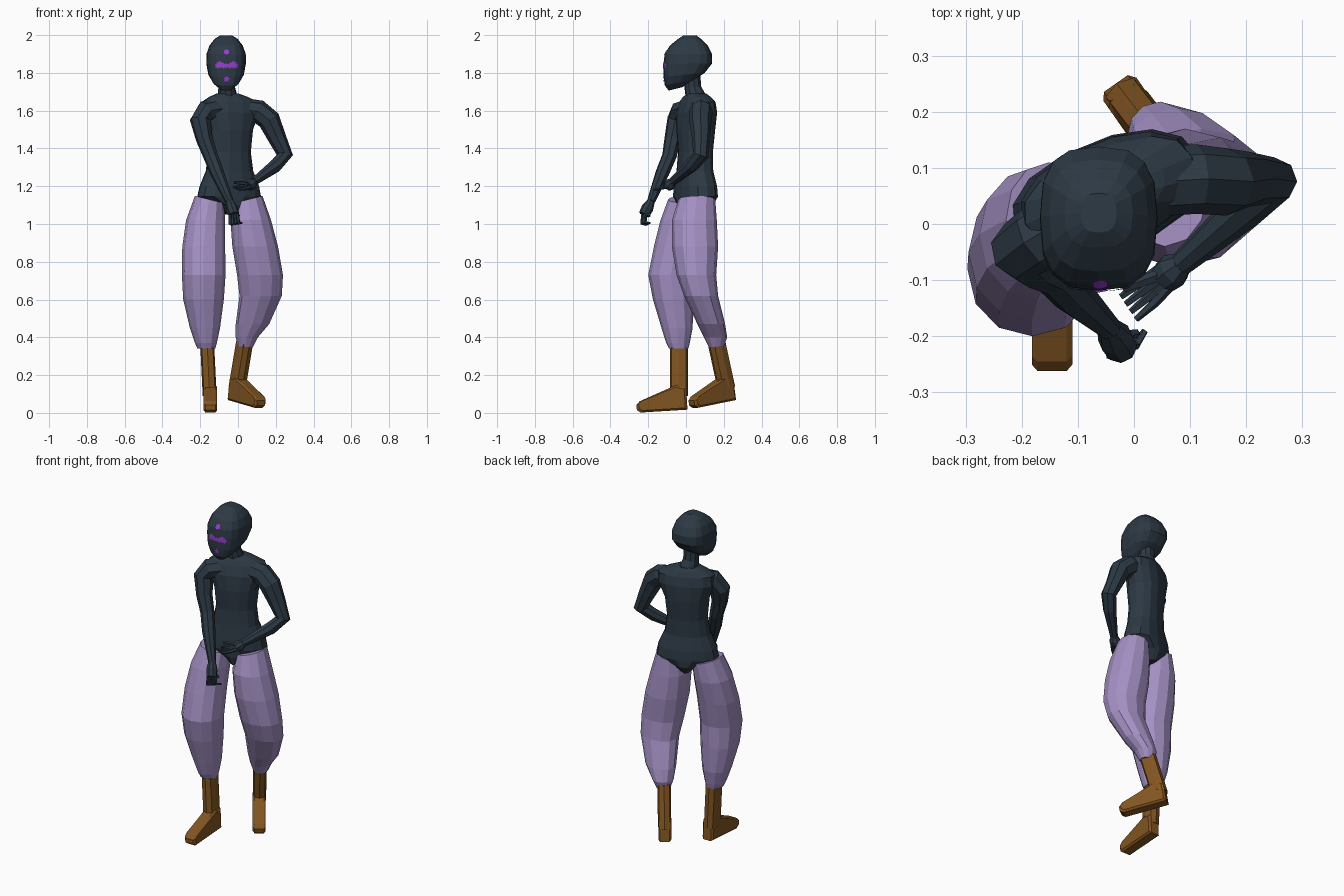
import bpy, bmesh, math
from mathutils import Vector, Matrix
from mathutils.bvhtree import BVHTree


def material(name, col):
    m = bpy.data.materials.new(name)
    m.diffuse_color = (*col, 1)
    return m


DARK = material("dark slate", (0.026, 0.041, 0.058))
LILAC = material("lilac cloth", (0.37, 0.28, 0.55))
BROWN = material("brown leather", (0.22, 0.09, 0.015))
VIOLET = material("violet paint", (0.30, 0.05, 0.62))


def finish(name, bm, mat):
    bmesh.ops.recalc_face_normals(bm, faces=bm.faces)
    me = bpy.data.meshes.new(name)
    bm.to_mesh(me)
    me.materials.append(mat)
    ob = bpy.data.objects.new(name, me)
    bpy.context.collection.objects.link(ob)
    bm.free()
    return ob


def skin(name, rings, mat):
    """Bridge a list of point rings and cap both ends."""
    bm = bmesh.new()
    rows = [[bm.verts.new(p) for p in r] for r in rings]
    n = len(rows[0])
    for a, b in zip(rows, rows[1:]):
        for i in range(n):
            bm.faces.new((a[i], a[(i + 1) % n], b[(i + 1) % n], b[i]))
    bm.faces.new(rows[0])
    bm.faces.new(rows[-1])
    return finish(name, bm, mat)


def oval(cx, cy, z, a, b, n=12, yaw=0.0, power=2.0, sx=0.0, sy=0.0):
    """Horizontal super-ellipse; sx and sy tilt it along x and y."""
    pts = []
    for i in range(n):
        t = 2 * math.pi * i / n
        c, s = math.cos(t), math.sin(t)
        u = a * math.copysign(abs(c) ** (2 / power), c)
        v = b * math.copysign(abs(s) ** (2 / power), s)
        x = u * math.cos(yaw) - v * math.sin(yaw)
        y = u * math.sin(yaw) + v * math.cos(yaw)
        pts.append((cx + x, cy + y, z + sx * x + sy * y))
    return pts


def tube(name, pts, mat, n=8):
    """Tapered limb through (x, y, z, radius) points."""
    P = [Vector(p[:3]) for p in pts]
    rings, old = [], None
    for i, p in enumerate(P):
        t = (P[min(i + 1, len(P) - 1)] - P[max(i - 1, 0)]).normalized()
        if old is None:
            u = t.orthogonal().normalized()
        else:
            u = old.rotation_difference(t) @ u
        old, v = t, t.cross(u)
        r = pts[i][3]
        rings.append([p + r * (math.cos(a) * u + math.sin(a) * v)
                      for a in (2 * math.pi * k / n for k in range(n))])
    return skin(name, rings, mat)


# head: z, front y, back y, half width, tilt
HX = -0.063
head_rows = [(1.715, -0.092, -0.02, 0.03, 0.25), (1.75, -0.112, 0.05, 0.07, 0.2),
             (1.79, -0.119, 0.10, 0.094, 0.1), (1.85, -0.119, 0.138, 0.105, 0),
             (1.90, -0.113, 0.138, 0.104, 0), (1.945, -0.085, 0.115, 0.088, 0),
             (1.98, -0.042, 0.08, 0.061, 0), (1.998, -0.015, 0.055, 0.032, 0)]
head = skin("head", [oval(HX, (f + b) / 2, z, w, (b - f) / 2, 16, 0, 2.8, 0, s)
                     for z, f, b, w, s in head_rows], DARK)

# neck
tube("neck", [(-0.057, 0.055, 1.63, 0.075), (-0.057, 0.048, 1.685, 0.052),
              (-0.06, 0.037, 1.72, 0.045), (-0.062, 0.03, 1.8, 0.045)], DARK, 10)

# face marks, laid onto the head surface
hb = bmesh.new()
hb.from_mesh(head.data)
tree = BVHTree.FromBMesh(hb)
marks = bmesh.new()


def mark(x, z, r, inner=0.55, points=5):
    ring = []
    for i in range(points * 2):
        a = math.pi * i / points + math.pi / 2
        q = r if i % 2 == 0 else r * inner
        ring.append((x + q * math.cos(a), z + q * math.sin(a)))
    vs = []
    for px, pz in ring + [(x, z)]:
        hit = tree.ray_cast(Vector((px, -1, pz)), Vector((0, 1, 0)))[0]
        vs.append(marks.verts.new((px, hit.y - 0.003, pz)))
    for i in range(points * 2):
        marks.faces.new((vs[i], vs[(i + 1) % (points * 2)], vs[-1]))


mark(HX + 0.003, 1.911, 0.015, 0.85, 6)
mark(HX + 0.003, 1.767, 0.018, 0.6, 5)
for dx, z, r in ((0.0, 1.838, 0.014), (0.017, 1.838, 0.017), (0.036, 1.844, 0.021), (0.048, 1.838, 0.016)):
    for s in ((-1, 1) if dx else (1,)):
        mark(HX + 0.003 + s * dx, z, r, 0.65, 6)
finish("face_marks", marks, VIOLET)
hb.free()

# torso, turned so the left shoulder is back: z, x, y, half width, half depth
YAW = math.radians(22)
torso_rows = [(1.05, -0.04, 0.04, 0.025, 0.075), (1.1, -0.045, 0.05, 0.08, 0.098),
              (1.145, -0.047, 0.05, 0.178, 0.1), (1.2, -0.046, 0.05, 0.165, 0.098),
              (1.28, -0.045, 0.047, 0.13, 0.087), (1.38, -0.045, 0.05, 0.115, 0.085),
              (1.5, -0.045, 0.052, 0.127, 0.095), (1.59, -0.045, 0.055, 0.165, 0.092),
              (1.645, -0.045, 0.06, 0.16, 0.076), (1.672, -0.05, 0.058, 0.11, 0.063),
              (1.69, -0.055, 0.055, 0.06, 0.05)]
skin("torso", [oval(x, y, z, a, b, 14, YAW, 2.3) for z, x, y, a, b in torso_rows], DARK)

# arms
tube("right_arm", [(-0.11, 0.01, 1.605, 0.06), (-0.17, -0.025, 1.595, 0.06),
                   (-0.2, -0.045, 1.55, 0.056), (-0.178, -0.07, 1.45, 0.045),
                   (-0.145, -0.088, 1.36, 0.039), (-0.11, -0.125, 1.27, 0.037),
                   (-0.045, -0.185, 1.12, 0.022)], DARK)
tube("left_arm", [(0.03, 0.075, 1.605, 0.062), (0.11, 0.08, 1.595, 0.062),
                  (0.165, 0.075, 1.55, 0.06), (0.205, 0.08, 1.46, 0.049),
                  (0.248, 0.078, 1.365, 0.043), (0.2, 0.03, 1.31, 0.037),
                  (0.085, -0.07, 1.225, 0.022)], DARK)


def hand(side, wrist, palm, mid, tip, across, thumb):
    """Palm, four bent fingers fanned along a direction, and a thumb."""
    w, p, m, t, d = map(Vector, (wrist, palm, mid, tip, across))
    tube(side + "_palm", [(*w, 0.021), (*((w + p) / 2), 0.032), (*p, 0.029)], DARK, 8)
    for k in range(4):
        o = d * (k - 1.5)
        tube(f"{side}_finger_{k + 1}", [(*(p + o * 0.8), 0.01), (*(m + o), 0.009),
                                        (*(t + o * 1.1), 0.006)], DARK, 5)
    tube(side + "_thumb", [(*((w + p) / 2), 0.013), (*thumb, 0.008)], DARK, 5)


hand("right", (-0.045, -0.185, 1.12), (-0.022, -0.222, 1.05), (-0.02, -0.225, 1.005),
     (-0.005, -0.2, 1.0), (0.015, 0.006, 0.003), (0.005, -0.195, 1.04))
hand("left", (0.085, -0.07, 1.225), (0.055, -0.095, 1.2), (0.025, -0.122, 1.193),
     (-0.01, -0.15, 1.188), (0.008, -0.012, -0.004), (-0.02, -0.115, 1.22))


# baggy trouser legs: z, x range, y range
def trouser(name, rows, tilt):
    rings = []
    for i, (z, x0, x1, y0, y1) in enumerate(rows):
        rings.append(oval((x0 + x1) / 2, (y0 + y1) / 2, z, (x1 - x0) / 2, (y1 - y0) / 2,
                          12, 0, 2.1, tilt if i == 0 else 0))
    skin(name, rings, LILAC)


trouser("right_trouser_leg", [
    (1.13, -0.228, -0.075, -0.095, 0.11), (1.02, -0.275, -0.068, -0.135, 0.1),
    (0.88, -0.295, -0.068, -0.17, 0.07), (0.73, -0.297, -0.066, -0.2, 0.04),
    (0.60, -0.29, -0.075, -0.175, 0.04), (0.45, -0.255, -0.095, -0.13, 0.035),
    (0.37, -0.228, -0.112, -0.105, 0.02), (0.34, -0.215, -0.12, -0.09, 0.012)], -0.25)
trouser("left_trouser_leg", [
    (1.13, -0.02, 0.13, -0.04, 0.155), (1.02, -0.04, 0.175, -0.075, 0.163),
    (0.88, -0.03, 0.212, -0.075, 0.17), (0.73, -0.005, 0.238, -0.05, 0.16),
    (0.62, 0.008, 0.232, -0.01, 0.17), (0.47, -0.012, 0.165, 0.06, 0.207),
    (0.40, -0.012, 0.105, 0.095, 0.218), (0.35, 0.0, 0.08, 0.12, 0.2)], 0.25)


# boots: side profile of the foot (forward, up) plus a straight shaft
FOOT = [(-0.05, 0.0), (0.2, 0.0), (0.218, 0.015), (0.218, 0.042), (0.2, 0.06),
        (0.052, 0.115), (0.0, 0.135), (-0.05, 0.12)]


def boot(side, sole, heading, pitch, ankle, top):
    m = (Matrix.Translation(sole) @ Matrix.Rotation(heading, 4, 'Z')
         @ Matrix.Rotation(pitch, 4, 'X'))
    rings = []
    for x, inset in ((-0.036, 0.012), (-0.026, 0.0), (0.026, 0.0), (0.036, 0.012)):
        k = 1 - inset / 0.07
        rings.append([m @ Vector((x, -(0.08 + (f - 0.08) * (1 - inset / 0.14)), 0.06 + (u - 0.06) * k))
                      for f, u in FOOT])
    skin(side + "_foot", rings, BROWN)
    a, t = Vector(ankle), Vector(top)
    skin(side + "_boot_shaft", [oval(p.x, p.y, p.z, 0.037, 0.048, 8, heading, 3.0)
                                for p in (a, t)], BROWN)


boot("right", (-0.146, -0.042, 0.014), 0.0, math.radians(3.5),
     (-0.15, -0.038, 0.09), (-0.163, -0.038, 0.36))
boot("left", (-0.004, 0.21, 0.06), math.radians(35), math.radians(9.5),
     (-0.004, 0.212, 0.14), (0.036, 0.16, 0.38))
